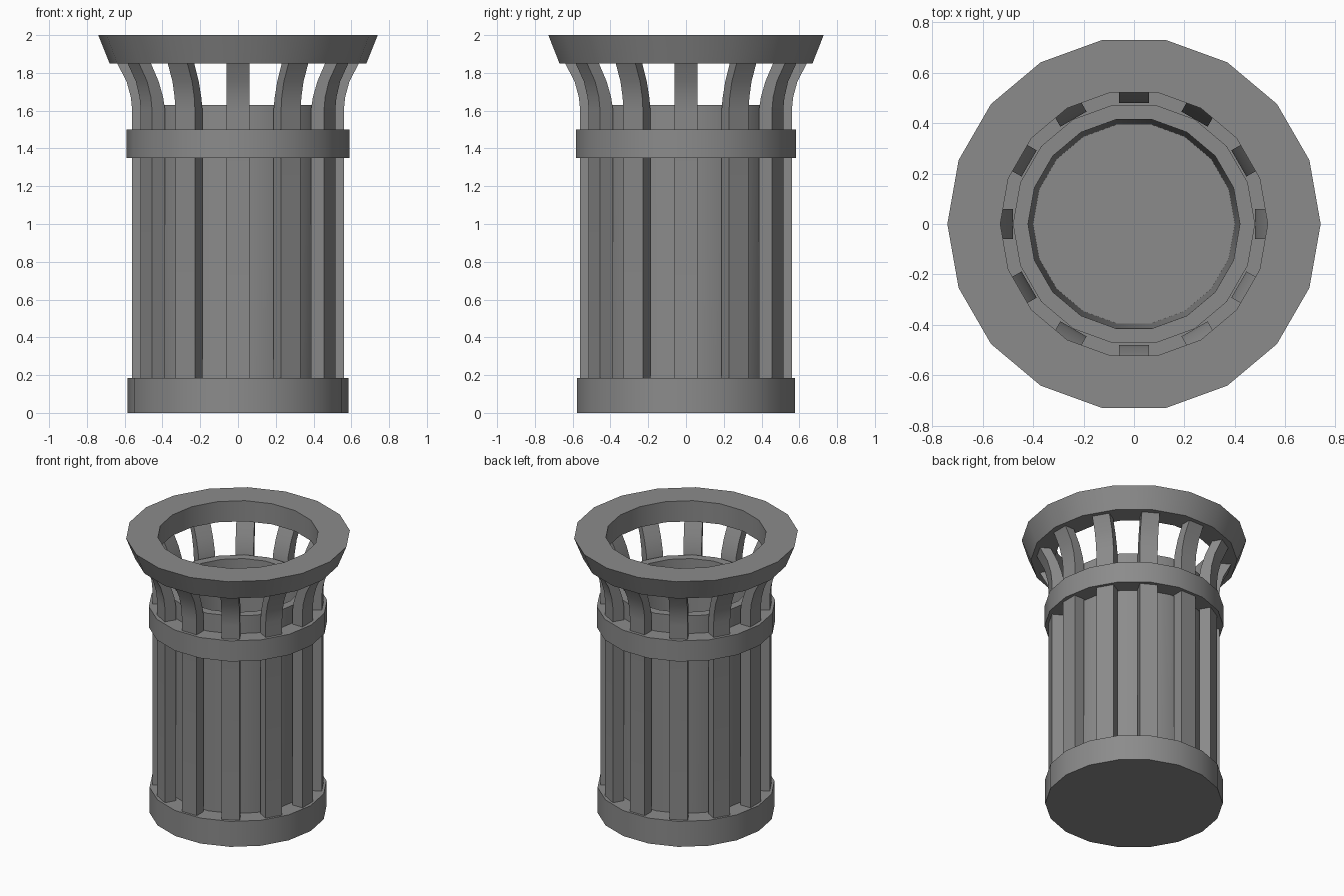
import bpy
import math
from mathutils import Matrix, Vector

SIDES = 18
SLATS = 12

cube = bpy.data.objects.get("Cube")
if cube:
    bpy.data.objects.remove(cube, do_unlink=True)

grey = bpy.data.materials.new("grey_metal")
grey.use_nodes = True
colour = (0.26, 0.26, 0.26, 1)
grey.diffuse_color = colour
grey.node_tree.nodes["Principled BSDF"].inputs["Base Color"].default_value = colour


def make_object(name, verts, faces):
    mesh = bpy.data.meshes.new(name)
    mesh.from_pydata(verts, [], faces)
    mesh.materials.append(grey)
    obj = bpy.data.objects.new(name, mesh)
    bpy.context.collection.objects.link(obj)
    bpy.ops.object.select_all(action="DESELECT")
    obj.select_set(True)
    bpy.context.view_layer.objects.active = obj
    bpy.ops.object.mode_set(mode="EDIT")
    bpy.ops.mesh.select_all(action="SELECT")
    bpy.ops.mesh.normals_make_consistent(inside=False)
    bpy.ops.object.mode_set(mode="OBJECT")
    bpy.ops.object.shade_smooth_by_angle(angle=math.radians(30))
    return obj


def turned(name, profile, closed):
    """Spin a (radius, height) profile; open profiles get end caps."""
    verts = [(r * math.cos(a), r * math.sin(a), z)
             for r, z in profile
             for a in (math.tau * i / SIDES for i in range(SIDES))]
    rows = len(profile)
    faces = []
    for k in range(rows if closed else rows - 1):
        low, high = k * SIDES, (k + 1) % rows * SIDES
        for i in range(SIDES):
            j = (i + 1) % SIDES
            faces.append((low + i, low + j, high + j, high + i))
    if not closed:
        faces.append(tuple(range(SIDES)))
        faces.append(tuple(range((rows - 1) * SIDES, rows * SIDES)))
    return make_object(name, verts, faces)


# Solid foot, inner bin, band and flared rim
turned("base", [(0.585, 0), (0.585, 0.185)], False)
turned("inner_bin", [(0.46, 0.15), (0.48, 1.63), (0.42, 1.63), (0.40, 0.2)], False)
turned("band", [(0.59, 1.35), (0.59, 1.5), (0.475, 1.5), (0.475, 1.35)], True)
turned("rim", [(0.68, 1.85), (0.74, 2), (0.53, 2), (0.53, 1.85)], True)

# Slats: upright bars whose tops curve outward to carry the rim
path = [(0.48, 0.56, 0.15), (0.48, 0.56, 1.6), (0.492, 0.567, 1.67),
        (0.52, 0.59, 1.755), (0.572, 0.645, 1.86)]
half = 0.06
for n in range(SLATS):
    spin = Matrix.Rotation(math.tau * n / SLATS, 3, "Z")
    verts = [spin @ Vector((r, y, z)) for inner, outer, z in path
             for r, y in ((inner, -half), (outer, -half), (outer, half), (inner, half))]
    faces = [(0, 1, 2, 3), tuple(range(len(verts) - 4, len(verts)))]
    for k in range(0, len(verts) - 4, 4):
        for i in range(4):
            j = (i + 1) % 4
            faces.append((k + i, k + j, k + 4 + j, k + 4 + i))
    make_object(f"slat_{n + 1}", verts, faces)
